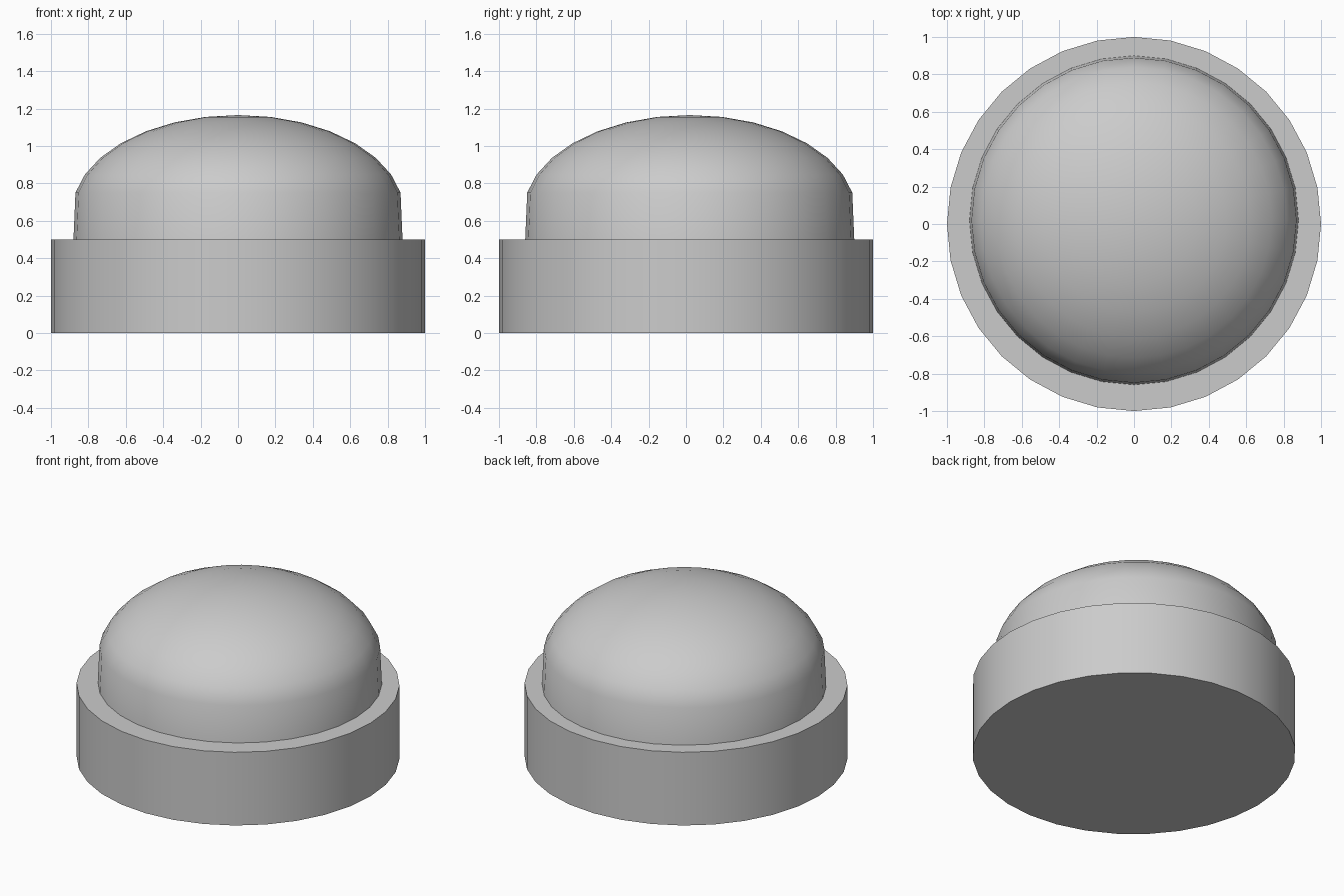
import bpy
import bmesh
from math import sin, cos, radians

if "Cube" in bpy.data.objects:
    bpy.data.objects.remove(bpy.data.objects["Cube"])

SIDES = 32


def lathe(name, profile, y=0.0):
    """Revolve (radius, z) points, listed from bottom to top; zero radius makes a pole."""
    bm = bmesh.new()
    rings = []
    for r, z in profile:
        if r == 0:
            rings.append([bm.verts.new((0, y, z))])
        else:
            rings.append([bm.verts.new((r * cos(radians(360 * i / SIDES)),
                                        y + r * sin(radians(360 * i / SIDES)), z))
                          for i in range(SIDES)])
    for low, high in zip(rings, rings[1:]):
        for i in range(SIDES):
            j = (i + 1) % SIDES
            if len(high) == 1:
                bm.faces.new((low[i], low[j], high[0]))
            else:
                bm.faces.new((low[i], low[j], high[j], high[i]))
    # Flat caps on open ends
    if len(rings[0]) > 1:
        bm.faces.new(rings[0][::-1])
    if len(rings[-1]) > 1:
        bm.faces.new(rings[-1])
    mesh = bpy.data.meshes.new(name)
    bm.to_mesh(mesh)
    bm.free()
    obj = bpy.data.objects.new(name, mesh)
    bpy.context.collection.objects.link(obj)
    bpy.ops.object.select_all(action='DESELECT')
    obj.select_set(True)
    bpy.context.view_layer.objects.active = obj
    bpy.ops.object.shade_smooth_by_angle(angle=radians(35))
    return obj


# Round base
lathe("base", [(1, 0), (1, 0.5)])

# Flattened dome with a stretched skirt sunk into the base, set slightly back
TOP, RADIUS, SQUASH = 1.165, 0.886, 0.515
dome = [(0.884, 0.4)]
for k in range(7, 0, -1):
    a = radians(11.25 * k)
    dome.append((RADIUS * sin(a), TOP - SQUASH * (1 - cos(a))))
dome.append((0, TOP))
lathe("dome", dome, y=0.02)
